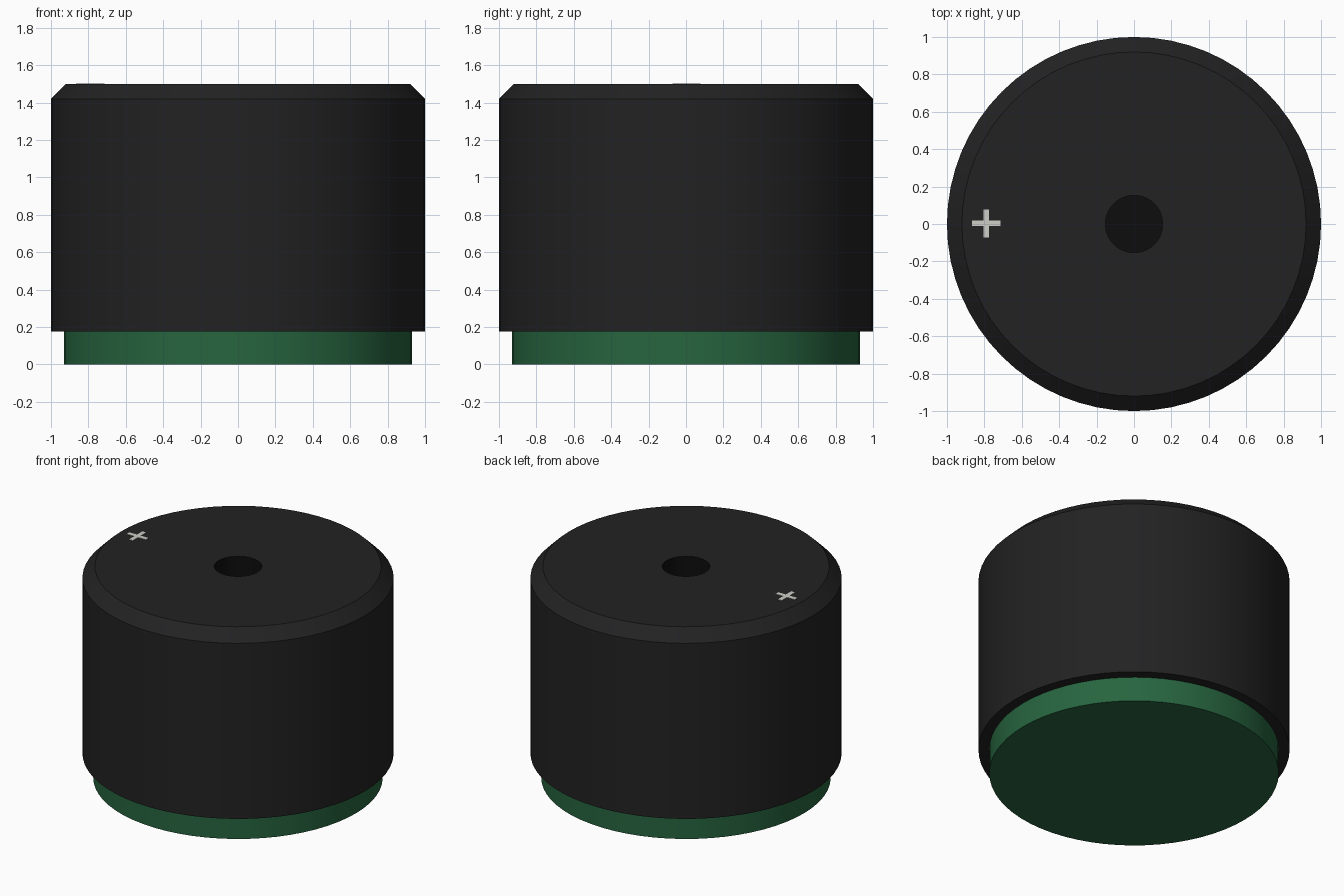
import bpy, bmesh, math

if "Cube" in bpy.data.objects:
    bpy.data.objects.remove(bpy.data.objects["Cube"])

SEGS = 64


def material(name, rgb):
    m = bpy.data.materials.new(name)
    m.diffuse_color = (*rgb, 1)
    m.use_nodes = True
    m.node_tree.nodes["Principled BSDF"].inputs["Base Color"].default_value = m.diffuse_color
    return m


def finish(name, bm, mats, angle=30):
    me = bpy.data.meshes.new(name)
    bm.to_mesh(me)
    bm.free()
    ob = bpy.data.objects.new(name, me)
    bpy.context.collection.objects.link(ob)
    for m in mats:
        me.materials.append(m)
    bpy.ops.object.select_all(action='DESELECT')
    bpy.context.view_layer.objects.active = ob
    ob.select_set(True)
    bpy.ops.object.shade_smooth_by_angle(angle=math.radians(angle))
    return ob


def lathe(name, profile, mats, dark_from=None):
    """Stack rings of (radius, z), cap both ends."""
    bm = bmesh.new()
    rings = [[bm.verts.new((r * math.cos(2 * math.pi * i / SEGS),
                            r * math.sin(2 * math.pi * i / SEGS), z))
              for i in range(SEGS)] for r, z in profile]
    faces = [(0, bm.faces.new(rings[0][::-1]))]
    for k, (a, b) in enumerate(zip(rings, rings[1:])):
        for i in range(SEGS):
            j = (i + 1) % SEGS
            faces.append((k, bm.faces.new((a[i], a[j], b[j], b[i]))))
    faces.append((len(rings), bm.faces.new(rings[-1])))
    for k, f in faces:
        f.material_index = int(dark_from is not None and k >= dark_from)
    return finish(name, bm, mats)


black = material("black_plastic", (0.016, 0.016, 0.017))
dark = material("hole_black", (0.004, 0.004, 0.004))
green = material("green_board", (0.02, 0.13, 0.05))
white = material("mark_white", (0.62, 0.62, 0.58))

# Housing with chamfered rim and a sound hole sunk in the top
lathe("housing", [(1, 0.175), (1, 1.42), (0.92, 1.5), (0.153, 1.5), (0.153, 1.2)],
      [black, dark], dark_from=3)

# Base disc
lathe("base_disc", [(0.93, 0), (0.93, 0.175)], [green])

# Polarity mark: a thin plus outline, one quarter rotated four times
bm = bmesh.new()
w, l = 0.015, 0.075
quarter = [(l, -w), (l, w), (w, w)]
verts = []
for q in range(4):
    c, s = round(math.cos(q * math.pi / 2)), round(math.sin(q * math.pi / 2))
    verts += [bm.verts.new((-0.79 + c * x - s * y, 0.003 + s * x + c * y, 1.499))
              for x, y in quarter]
top = bmesh.ops.extrude_face_region(bm, geom=[bm.faces.new(verts)])
bmesh.ops.translate(bm, vec=(0, 0, 0.004),
                    verts=[g for g in top["geom"] if isinstance(g, bmesh.types.BMVert)])
bmesh.ops.recalc_face_normals(bm, faces=bm.faces)
finish("polarity_mark", bm, [white])
